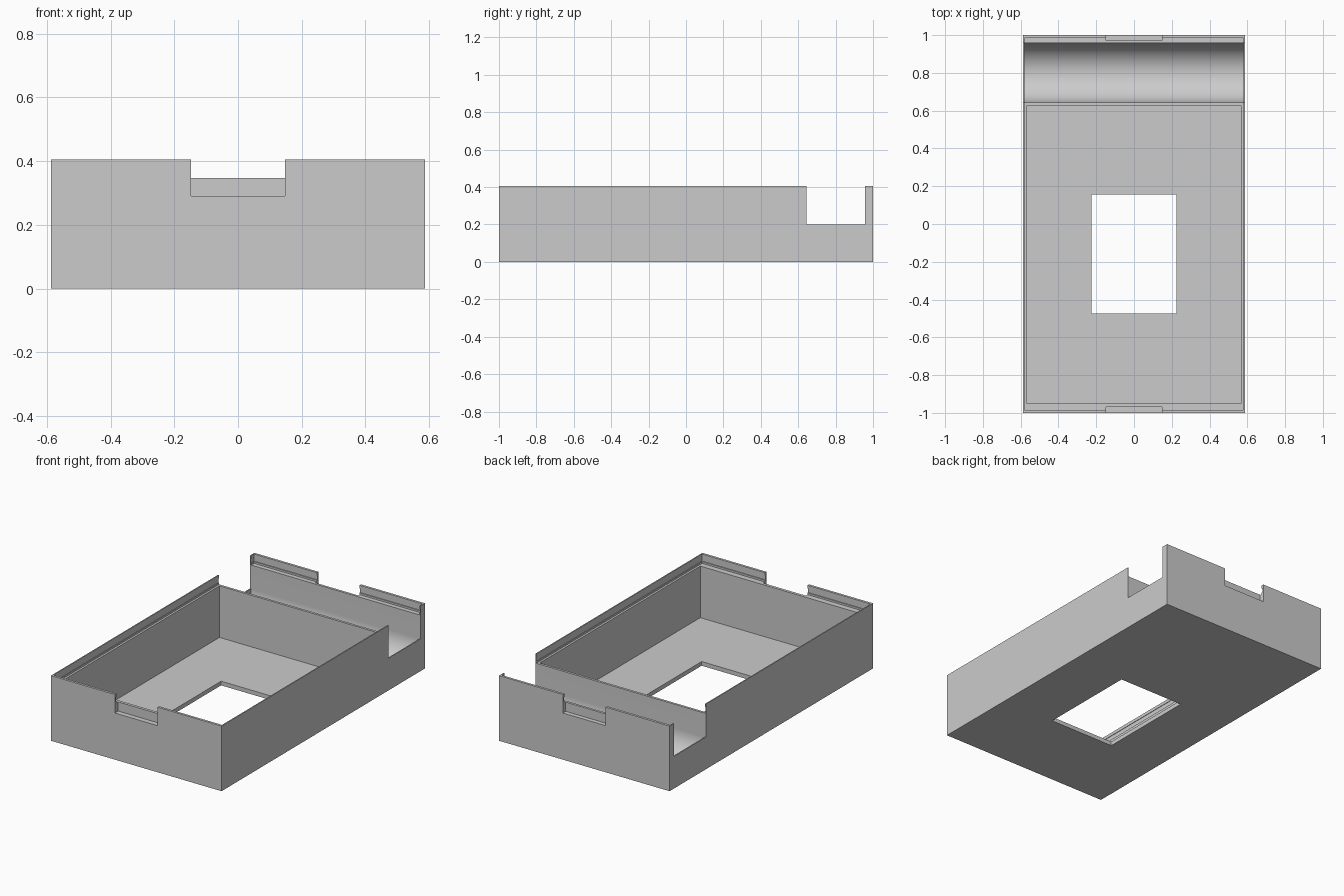
import bpy, math
from mathutils import Vector

if "Cube" in bpy.data.objects:
    bpy.data.objects.remove(bpy.data.objects["Cube"], do_unlink=True)

W, L, H = 0.587, 1.0, 0.405      # half width, half length, height
LEDGE = 0.347                    # height of the inner ledge
TOP = 0.5                        # cutters rise past the rim


def box(name, x, y, z):
    """Box from (min, max) pairs."""
    bpy.ops.mesh.primitive_cube_add(size=1)
    ob = bpy.context.object
    ob.name = name
    lo, hi = Vector((x[0], y[0], z[0])), Vector((x[1], y[1], z[1]))
    for v in ob.data.vertices:
        v.co = Vector([(lo[i] + hi[i]) / 2 + v.co[i] * (hi[i] - lo[i]) for i in range(3)])
    return ob


def cut(target, cutter):
    """Subtract the cutter and remove it."""
    cutter.hide_render = True
    mod = target.modifiers.new("cut", 'BOOLEAN')
    mod.operation, mod.solver, mod.object = 'DIFFERENCE', 'EXACT', cutter
    bpy.ops.object.select_all(action='DESELECT')
    bpy.context.view_layer.objects.active = target
    target.select_set(True)
    bpy.ops.object.modifier_apply(modifier=mod.name)
    bpy.data.objects.remove(cutter, do_unlink=True)


case = box("open_case", (-W, W), (-L, L), (0, H))

# Lid seat, with a shallow groove under the rim lip
cut(case, box("lid_seat", (-0.58, 0.58), (-0.985, 0.985), (LEDGE, TOP)))
cut(case, box("lid_groove", (-0.583, 0.583), (-0.991, 0.991), (0.358, 0.385)))

# Main compartment and the window in its floor
cut(case, box("compartment", (-0.567, 0.567), (-0.95, 0.628), (0.026, TOP)))
cut(case, box("floor_window", (-0.225, 0.225), (-0.475, 0.155), (-0.1, 0.1)))

# Finger notches in both end walls
for y in ((-1.1, -0.968), (0.972, 1.1)):
    cut(case, box("finger_notch", (-0.147, 0.147), y, (0.29, TOP)))

# Side openings and the round-bottomed trough at the back
cut(case, box("side_opening", (-0.7, 0.7), (0.643, 0.957), (0.2, TOP)))
bpy.ops.mesh.primitive_cylinder_add(vertices=96, radius=0.157, depth=1.16,
                                    location=(0, 0.8, 0.2), rotation=(0, math.pi / 2, 0))
cut(case, bpy.context.object)

# Single grey plastic
mat = bpy.data.materials.new("light_grey_plastic")
mat.use_nodes = True
colour = (0.6, 0.6, 0.6, 1)
mat.diffuse_color = colour
mat.node_tree.nodes["Principled BSDF"].inputs["Base Color"].default_value = colour
case.data.materials.clear()
case.data.materials.append(mat)
for p in case.data.polygons:
    p.material_index = 0

bpy.context.view_layer.objects.active = case
case.select_set(True)
bpy.ops.object.shade_smooth_by_angle(angle=math.radians(30))
